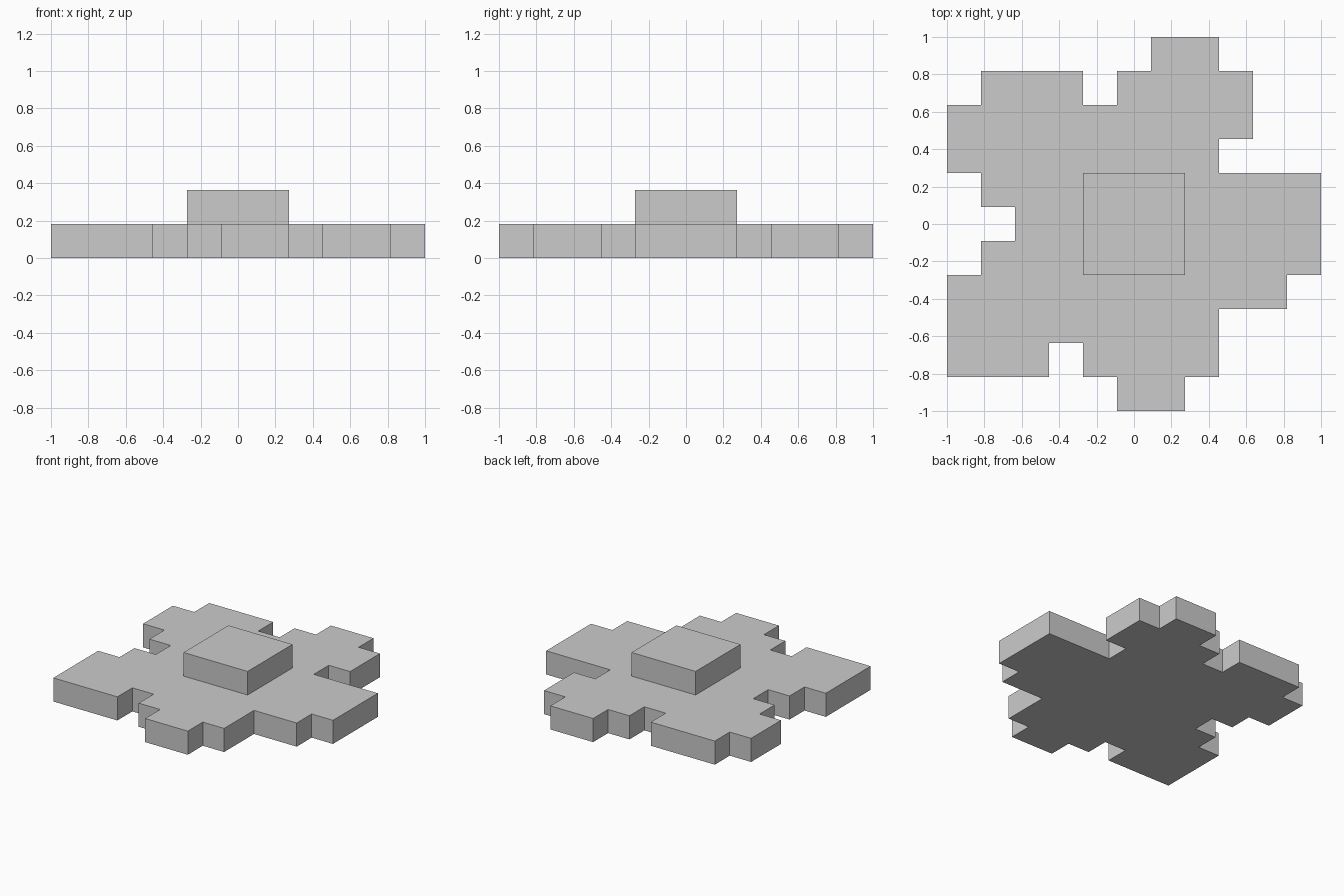
import bpy
import bmesh

if "Cube" in bpy.data.objects:
    bpy.data.objects.remove(bpy.data.objects["Cube"])

U = 2 / 11  # one block of the 11 x 11 layout


def prism(name, outline, z0, z1):
    """Extrude a block-grid outline (counter-clockwise) from z0 to z1, in blocks."""
    bm = bmesh.new()
    base = [bm.verts.new((x * U - 1, y * U - 1, z0 * U)) for x, y in outline]
    face = bm.faces.new(base)
    ext = bmesh.ops.extrude_face_region(bm, geom=[face], use_keep_orig=True)
    top = [v for v in ext["geom"] if isinstance(v, bmesh.types.BMVert)]
    bmesh.ops.translate(bm, verts=top, vec=(0, 0, (z1 - z0) * U))
    bmesh.ops.recalc_face_normals(bm, faces=bm.faces)
    mesh = bpy.data.meshes.new(name)
    bm.to_mesh(mesh)
    bm.free()
    obj = bpy.data.objects.new(name, mesh)
    bpy.context.collection.objects.link(obj)
    return obj


# Irregular splat-shaped base, listed clockwise from the back lobe
splat = [
    (6, 11), (8, 11), (8, 10), (9, 10), (9, 8), (8, 8), (8, 7),   # back lobe
    (11, 7), (11, 4), (10, 4), (10, 3), (8, 3),                   # right lobe
    (8, 1), (7, 1), (7, 0), (5, 0), (5, 1), (4, 1), (4, 2),       # front lobe
    (3, 2), (3, 1), (0, 1), (0, 4), (1, 4), (1, 5), (2, 5),       # front left lobe
    (2, 6), (1, 6), (1, 7), (0, 7), (0, 9), (1, 9), (1, 10),      # back left lobe
    (4, 10), (4, 9), (5, 9), (5, 10), (6, 10),
]
prism("base_slab", splat[::-1], 0, 1)

# Raised square in the middle
prism("centre_block", [(4, 4), (7, 4), (7, 7), (4, 7)], 1, 2)
